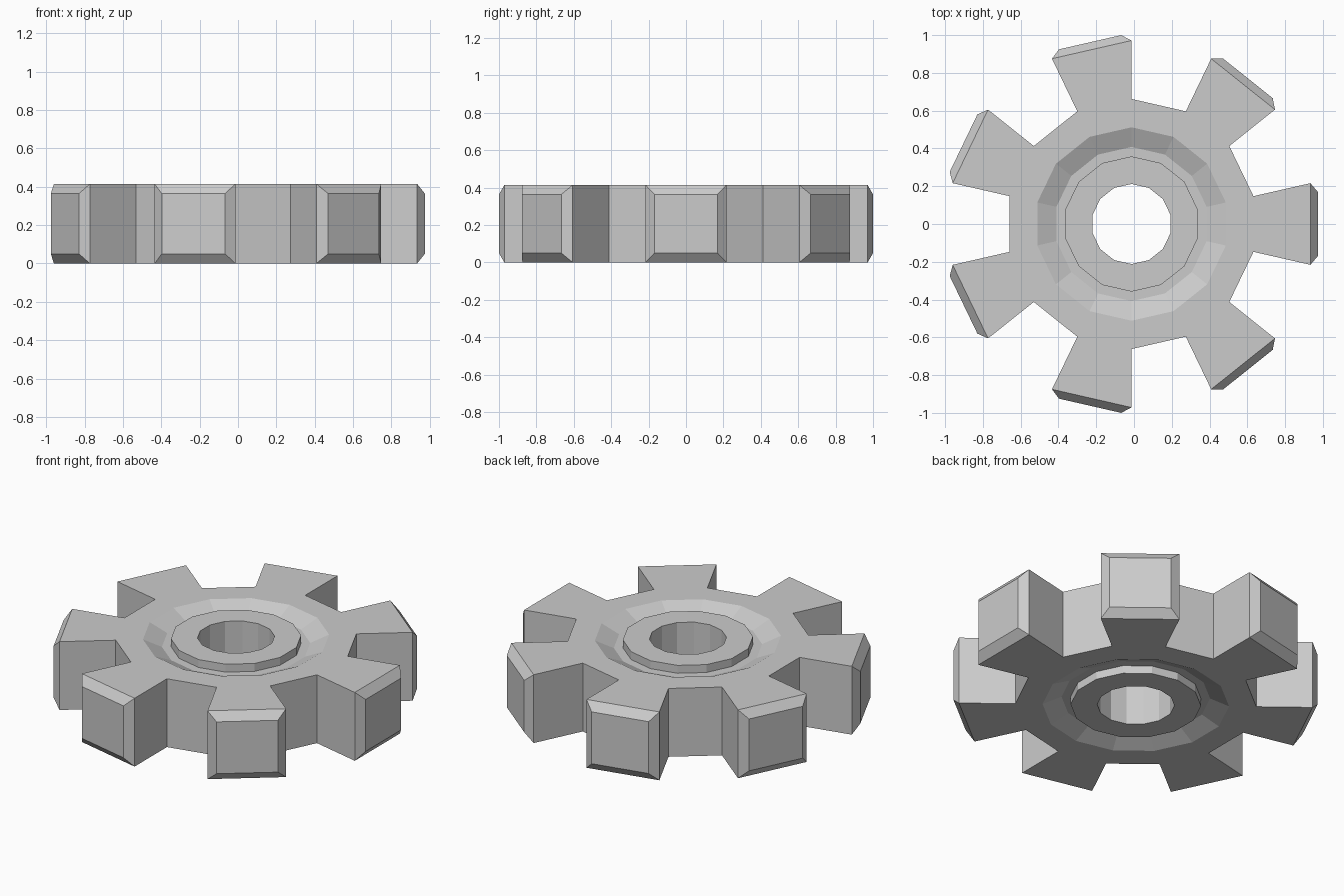
import bpy, bmesh
from math import pi, sin, cos
from mathutils import Vector, Matrix

if "Cube" in bpy.data.objects:
    bpy.data.objects.remove(bpy.data.objects["Cube"])

TEETH = 7
SEG = TEETH * 2
STEP = 2 * pi / SEG
H = 0.414          # gear thickness
DEPTH = 0.048      # depth of the ring groove on both faces
CENTRE_X = -0.013  # odd tooth count shifts the hub off the bounding centre

# closed cross-section (radius, z): bore, hub, groove floor, sloped groove wall, rim
upper = [(0.212, H), (0.358, H), (0.358, H - DEPTH), (0.408, H - DEPTH), (0.512, H), (0.662, H)]
lower = [(r, H - z) for r, z in reversed(upper)]
profile = upper + lower
n = len(profile)
rim = len(upper) - 1   # profile edge forming the outer rim wall

bm = bmesh.new()

# gear body: profile revolved in 14 steps
rings = []
for k in range(SEG):
    a = (k - 0.5) * STEP
    rings.append([bm.verts.new((r * cos(a), r * sin(a), z)) for r, z in profile])

for k in range(SEG):
    a, b = rings[k], rings[(k + 1) % SEG]
    for i in range(n):
        j = (i + 1) % n
        if i == rim and k % 2 == 0:
            # tooth: flared block, then a chamfered end
            turn = Matrix.Rotation(k * STEP, 3, 'Z')
            loop = [a[i], a[j], b[j], b[i]]
            for x, y, z0, z1 in ((0.947, 0.216, 0, H), (0.987, 0.169, 0.05, H - 0.05)):
                corners = ((x, -y, z1), (x, -y, z0), (x, y, z0), (x, y, z1))
                new = [bm.verts.new(turn @ Vector(c)) for c in corners]
                for m in range(4):
                    p = (m + 1) % 4
                    bm.faces.new((loop[m], loop[p], new[p], new[m]))
                loop = new
            bm.faces.new(loop)
        else:
            bm.faces.new((a[i], a[j], b[j], b[i]))

bmesh.ops.recalc_face_normals(bm, faces=bm.faces)
mesh = bpy.data.meshes.new("gear_wheel")
bm.to_mesh(mesh)
bm.free()
gear = bpy.data.objects.new("gear_wheel", mesh)
gear.location.x = CENTRE_X
bpy.context.collection.objects.link(gear)
